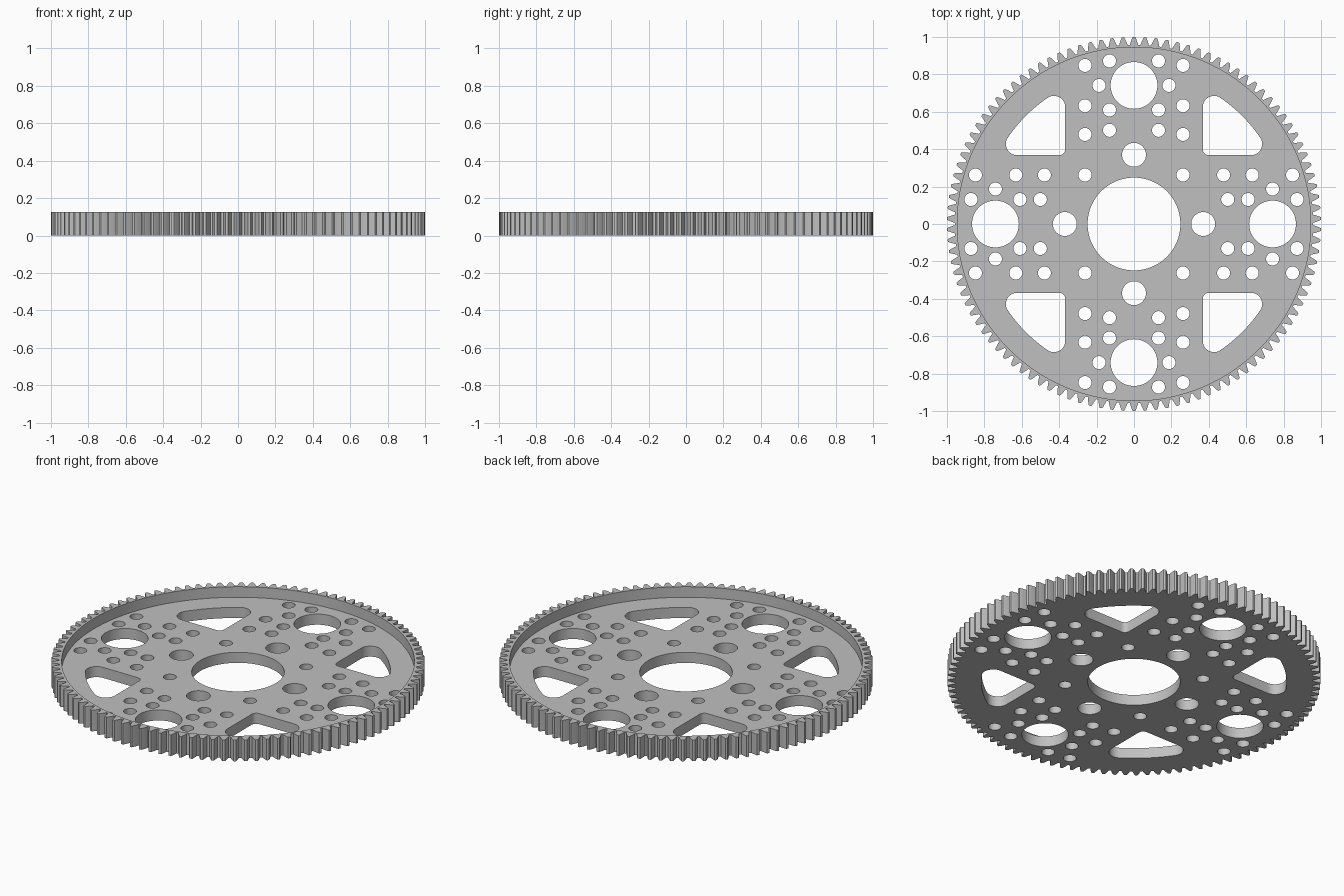
import bpy, bmesh, math

if "Cube" in bpy.data.objects:
    bpy.data.objects.remove(bpy.data.objects["Cube"])

HEIGHT, WEB, RIM = 0.125, 0.0625, 0.945
TEETH = 106


def arc(cx, cy, r, a0, a1, n):
    """Points along an arc, angles in degrees, both ends included."""
    return [(cx + r * math.cos(math.radians(a0 + (a1 - a0) * i / n)),
             cy + r * math.sin(math.radians(a0 + (a1 - a0) * i / n))) for i in range(n + 1)]


def circle(cx, cy, r, n):
    return arc(cx, cy, r, 0, 360, n)[:-1]


def turned(points, quarters):
    for _ in range(quarters):
        points = [(-y, x) for x, y in points]
    return points


# Toothed outline: (radius, half width as a fraction of the pitch)
flank = [(0.958, 0.39), (0.970, 0.325), (0.9815, 0.25), (0.992, 0.18), (1.0, 0.11)]
tooth = [(r, -w) for r, w in flank] + [(r, w) for r, w in reversed(flank)]
outline = []
for i in range(TEETH):
    for r, w in tooth:
        a = math.pi / 2 + (i + w) * 2 * math.pi / TEETH
        outline.append((r * math.cos(a), r * math.sin(a)))

# Rounded three-sided pocket in the first quadrant
inner, small, big = 0.368, 0.03, 0.06
near, far = inner + big, 0.625
ang = math.degrees(math.atan2(near, far))
pocket = arc(inner + small, inner + small, small, 180, 270, 6)
pocket += arc(far, near, big, -90, ang, 12)
pocket += arc(0, 0, math.hypot(far, near) + big, ang, 90 - ang, 10)[1:-1]
pocket += arc(near, far, big, 90 - ang, 180, 12)

# Holes of one arm (pointing along +x), repeated four times
holes = [circle(0, 0, 0.248, 96)]
bolts = [(0.262, 0.262)]
for s in (-1, 1):
    bolts += [(x, s * 0.131) for x in (0.501, 0.610, 0.872)]
    bolts += [(x, s * 0.262) for x in (0.479, 0.632, 0.848)]
    bolts.append((0.741, s * 0.187))
arm = [circle(0.741, 0, 0.125, 64), circle(0.370, 0, 0.064, 40), pocket]
arm += [circle(x, y, 0.035, 28) for x, y in bolts]
for q in range(4):
    holes += [turned(h, q) for h in arm]

bm = bmesh.new()


def ring(points, z):
    """Closed loop of vertices and edges at one height."""
    vs = [bm.verts.new((x, y, z)) for x, y in points]
    es = [bm.edges.new((vs[i - 1], vs[i])) for i in range(len(vs))]
    return vs, es


def wall(a, b):
    for i in range(len(a)):
        bm.faces.new((a[i - 1], a[i], b[i], b[i - 1]))


def cap(*edge_lists):
    bmesh.ops.triangle_fill(bm, use_beauty=True, use_dissolve=False,
                            edges=[e for es in edge_lists for e in es], normal=(0, 0, 1))


rim_points = circle(0, 0, RIM, 160)
teeth_low, teeth_low_e = ring(outline, 0)
teeth_top, teeth_top_e = ring(outline, HEIGHT)
rim_low, rim_low_e = ring(rim_points, WEB)
rim_top, rim_top_e = ring(rim_points, HEIGHT)
low = [ring(h, 0) for h in holes]
high = [ring(h, WEB) for h in holes]

# Underside, recessed web and raised rim
cap(teeth_low_e, *[e for _, e in low])
cap(rim_low_e, *[e for _, e in high])
cap(teeth_top_e, rim_top_e)

# Tooth flanks, rim wall and hole walls
wall(teeth_low, teeth_top)
wall(rim_low, rim_top)
for (a, _), (b, _) in zip(low, high):
    wall(a, b)
bmesh.ops.recalc_face_normals(bm, faces=bm.faces[:])

mesh = bpy.data.meshes.new("spur_gear")
bm.to_mesh(mesh)
bm.free()
gear = bpy.data.objects.new("spur_gear", mesh)
bpy.context.collection.objects.link(gear)

metal = bpy.data.materials.new("light_grey_metal")
metal.diffuse_color = (0.53, 0.53, 0.53, 1)
metal.use_nodes = True
metal.node_tree.nodes["Principled BSDF"].inputs["Base Color"].default_value = metal.diffuse_color
mesh.materials.append(metal)

bpy.context.view_layer.objects.active = gear
gear.select_set(True)
bpy.ops.object.shade_smooth_by_angle(angle=math.radians(25))
